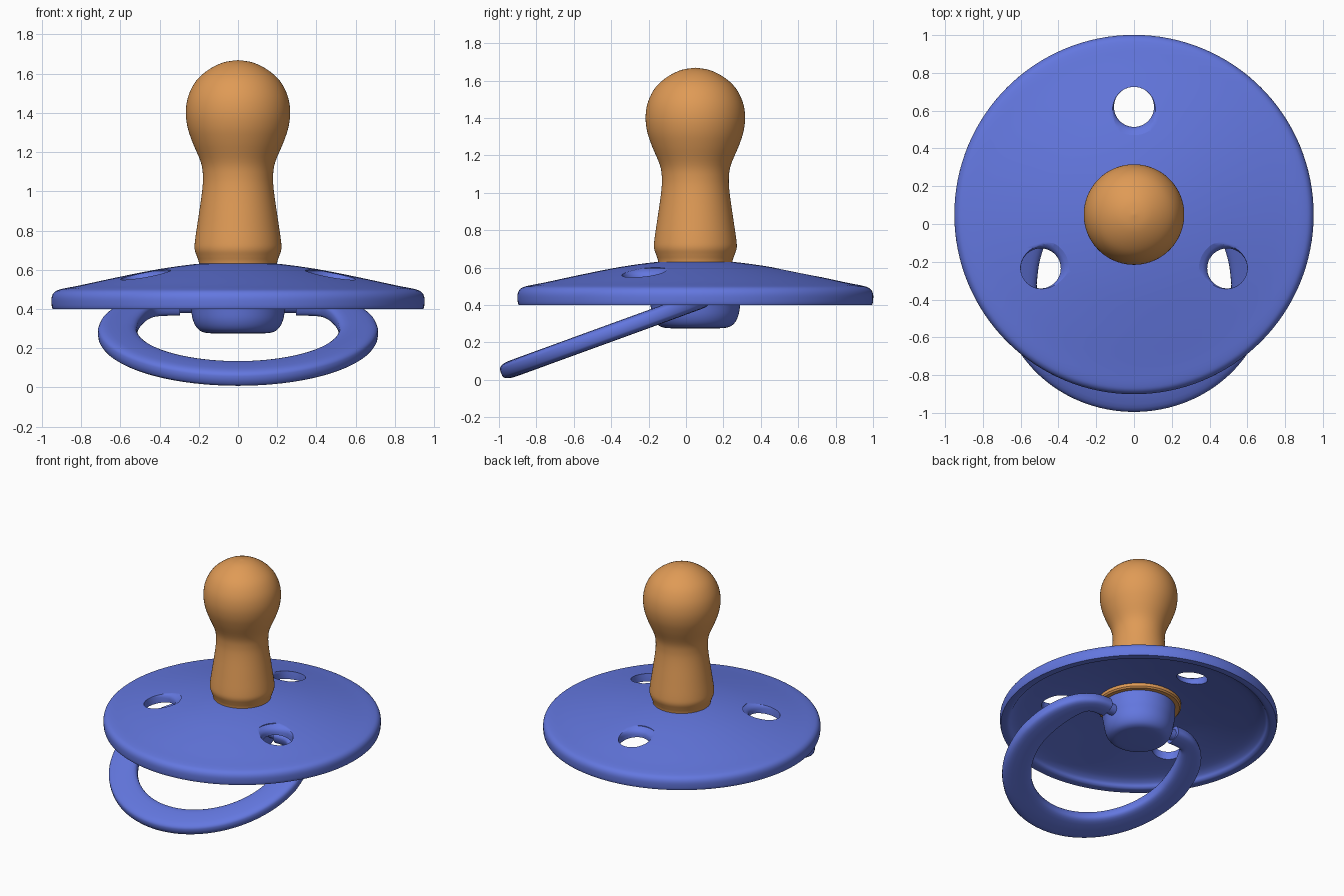
import bpy, bmesh, math
from mathutils import Matrix, Vector

if "Cube" in bpy.data.objects:
    bpy.data.objects.remove(bpy.data.objects["Cube"])

CY = 0.05  # y of the shield / teat axis


def material(name, rgb):
    m = bpy.data.materials.new(name)
    m.diffuse_color = (*rgb, 1)
    m.use_nodes = True
    m.node_tree.nodes["Principled BSDF"].inputs["Base Color"].default_value = m.diffuse_color
    return m


BLUE = material("blue plastic", (0.125, 0.185, 0.74))
AMBER = material("amber rubber", (0.74, 0.325, 0.092))


def smooth_path(pts, steps=4):
    """Catmull-Rom curve through the points; repeated points make corners."""
    pts = [Vector(p) for p in pts]
    out = []
    for i in range(len(pts) - 1):
        a, b, c, d = pts[max(i - 1, 0)], pts[i], pts[i + 1], pts[min(i + 2, len(pts) - 1)]
        if (c - b).length < 1e-6:
            continue
        for k in range(steps):
            t = k / steps
            out.append(0.5 * (2 * b + (c - a) * t + (2 * a - 5 * b + 4 * c - d) * t * t
                              + (3 * b - a - 3 * c + d) * t ** 3))
    return out + [pts[-1]]


def finish(name, bm, mat):
    bmesh.ops.remove_doubles(bm, verts=bm.verts, dist=1e-5)
    bmesh.ops.recalc_face_normals(bm, faces=bm.faces)
    me = bpy.data.meshes.new(name)
    bm.to_mesh(me)
    bm.free()
    ob = bpy.data.objects.new(name, me)
    bpy.context.collection.objects.link(ob)
    me.materials.append(mat)
    return ob


def shade(ob, angle=40):
    bpy.ops.object.select_all(action='DESELECT')
    ob.select_set(True)
    bpy.context.view_layer.objects.active = ob
    bpy.ops.object.shade_smooth_by_angle(angle=math.radians(angle))


def loft(bm, rings, closed):
    """Skin matching vertex rings; cap the ends when not closed."""
    vs = [[bm.verts.new(p) for p in r] for r in rings]
    n = len(vs[0])
    for i in range(len(vs) if closed else len(vs) - 1):
        a, b = vs[i], vs[(i + 1) % len(vs)]
        for j in range(n):
            bm.faces.new((a[j], a[(j + 1) % n], b[(j + 1) % n], b[j]))
    if not closed:
        bm.faces.new(vs[0])
        bm.faces.new(vs[-1])


def lathe(name, prof, mat, x=0, y=CY, seg=96):
    rings = [[(x + max(r, 1e-4) * math.cos(2 * math.pi * k / seg),
               y + max(r, 1e-4) * math.sin(2 * math.pi * k / seg), z)
              for k in range(seg)] for r, z in prof]
    bm = bmesh.new()
    loft(bm, rings, False)
    return finish(name, bm, mat)


# Shield: thin domed disc with a hollow underside
top = [(0, .634), (.12, .634), (.22, .629), (.4, .604), (.6, .565), (.8, .522),
       (.9, .502), (.935, .487), (.95, .46), (.95, .42), (.945, .40)]
under = [(.945, .40), (.905, .40), (.885, .41), (.865, .435), (.8, .462),
         (.6, .505), (.4, .542), (.2, .566), (0, .57)]
shield = lathe("shield", smooth_path(top) + smooth_path(under), BLUE, seg=128)

# Three air holes with softened upper rims
for k in range(3):
    a = math.radians(90 + 120 * k)
    cut = lathe("hole_cutter", [(.106, .3), (.106, .548), (.109, .562), (.116, .574),
                                (.13, .585), (.15, .595), (.15, .8)], BLUE,
                .57 * math.cos(a), CY + .57 * math.sin(a), 48)
    cut.hide_render = True
    mod = shield.modifiers.new("hole", 'BOOLEAN')
    mod.operation = 'DIFFERENCE'
    mod.solver = 'EXACT'
    mod.object = cut
    bpy.context.view_layer.objects.active = shield
    bpy.ops.object.modifier_apply(modifier=mod.name)
    bpy.data.objects.remove(cut)
shade(shield)

# Teat with its retaining flange below the shield
flange = [(0, .525), (.28, .525), (.29, .535), (.29, .562), (.19, .57)]
bulb = [(.195, .60), (.2, .64), (.21, .67), (.221, .705), (.219, .75), (.203, .86), (.183, 1.0),
        (.179, 1.08), (.19, 1.15), (.232, 1.25), (.258, 1.33), (.266, 1.41), (.252, 1.49),
        (.212, 1.565), (.15, 1.62), (.075, 1.657), (0, 1.669)]
shade(lathe("teat", flange + smooth_path(bulb), AMBER))

# Knob plugged into the flange from below
knob = [(.25, .53), (.248, .45), (.24, .40), (.23, .345), (.21, .305), (.18, .283), (.13, .276), (0, .275)]
shade(lathe("knob", [(0, .53)] + smooth_path(knob), BLUE))

# Handle: C-shaped band from paired outer / inner edge points, tilted 20 degrees
ARC = 24
outer, inner = [], []
for i in range(ARC + 1):
    a = math.radians(-90 + 90 * i / ARC)
    outer.append((.715 * math.cos(a), .715 * math.sin(a)))
    inner.append((.515 * math.cos(a), .515 * math.sin(a)))
outer += smooth_path([outer[-1], (.695, .14), (.645, .27), (.56, .38), (.46, .44), (.38, .462), (.295, .465)])[1:]
inner += smooth_path([inner[-1], (.503, .11), (.477, .21), (.452, .275), (.425, .32), (.38, .338), (.295, .34)])[1:]

rings = []
for (ox, oy), (ix, iy) in zip(outer, inner):
    ring = []
    for k in range(24):
        t = 2 * math.pi * k / 24
        c, s = math.cos(t), math.sin(t)
        p = math.copysign(abs(c) ** .6, c) / 2 + .5
        h = .046 * math.copysign(abs(s) ** .6, s)
        ring.append((ix + (ox - ix) * p, iy + (oy - iy) * p, h))
    rings.append(ring)
mirrored = [[(-x, y, z) for x, y, z in r] for r in rings[:0:-1]]
bm = bmesh.new()
loft(bm, mirrored + rings, False)
tilt = Matrix.Translation((0, -.318, .282)) @ Matrix.Rotation(math.radians(20), 4, 'X')
bm.transform(tilt)
shade(finish("handle", bm, BLUE), 50)

# Hinge pins joining the handle ends to the knob
for side in (-1, 1):
    bm = bmesh.new()
    bmesh.ops.create_cone(bm, cap_ends=True, segments=24, radius1=.04, radius2=.04, depth=.14)
    bm.transform(tilt @ Matrix.Translation((side * .255, .402, 0)) @ Matrix.Rotation(math.pi / 2, 4, 'Y'))
    shade(finish("left_hinge_pin" if side < 0 else "right_hinge_pin", bm, BLUE))
